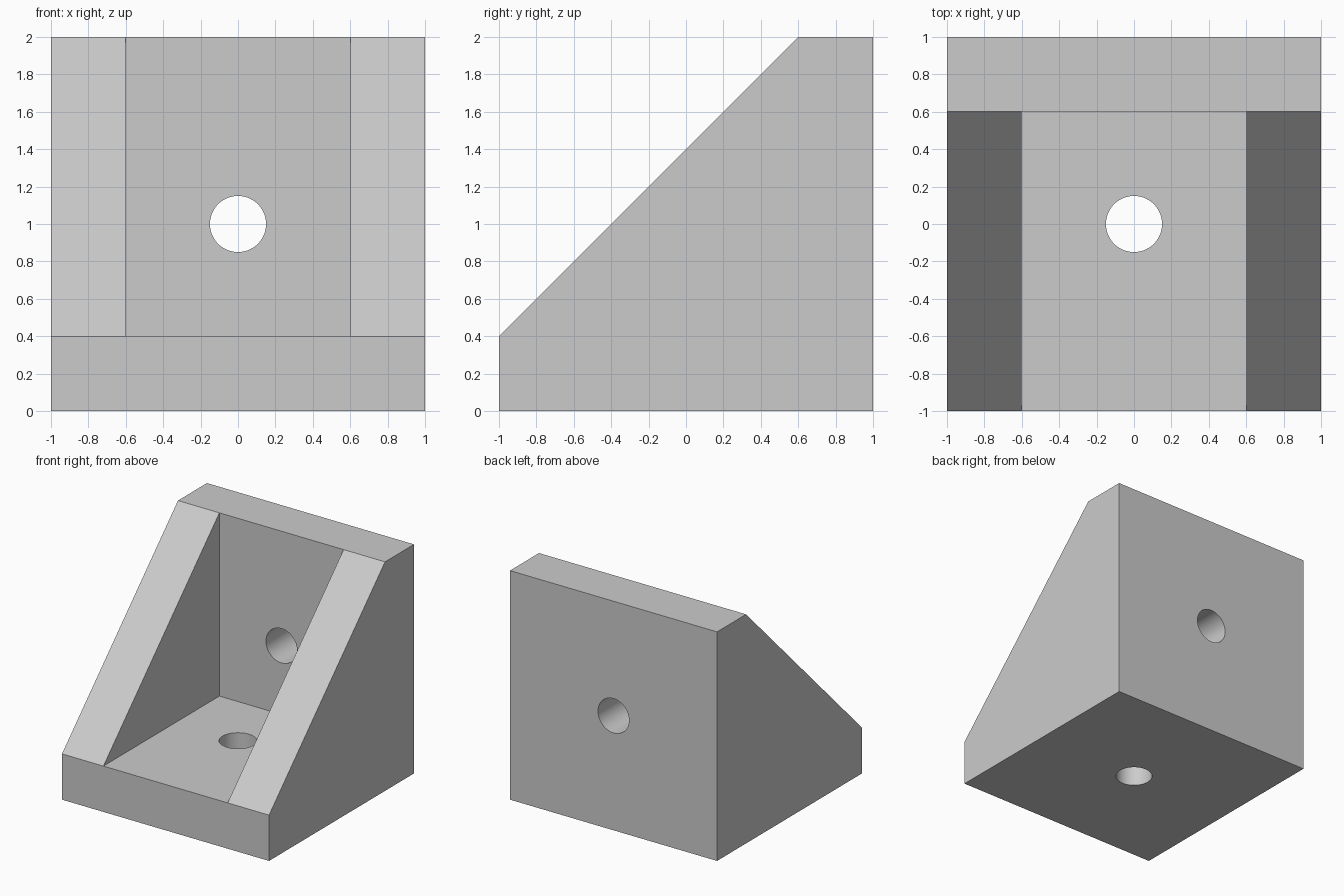
import bpy
import bmesh
from math import radians
from mathutils import Matrix

if "Cube" in bpy.data.objects:
    bpy.data.objects.remove(bpy.data.objects["Cube"], do_unlink=True)

HALF = 1.0      # half of the overall size
HEIGHT = 2.0
WALL = 0.4      # thickness of base, back and side ribs
HOLE = 0.15     # bolt hole radius

grey = bpy.data.materials.new("light grey")
grey.use_nodes = True
colour = (0.6, 0.6, 0.6, 1)
grey.diffuse_color = colour
grey.node_tree.nodes["Principled BSDF"].inputs["Base Color"].default_value = colour


def add_object(name, bm):
    bmesh.ops.recalc_face_normals(bm, faces=bm.faces)
    mesh = bpy.data.meshes.new(name)
    bm.to_mesh(mesh)
    bm.free()
    mesh.materials.append(grey)
    obj = bpy.data.objects.new(name, mesh)
    bpy.context.collection.objects.link(obj)
    return obj


def prism(name, profile, half_width):
    """Extrude a (y, z) side profile across x."""
    bm = bmesh.new()
    face = bm.faces.new([bm.verts.new((-half_width, y, z)) for y, z in profile])
    side = bmesh.ops.extrude_face_region(bm, geom=[face])["geom"]
    verts = [v for v in side if isinstance(v, bmesh.types.BMVert)]
    bmesh.ops.translate(bm, verts=verts, vec=(2 * half_width, 0, 0))
    return add_object(name, bm)


def drill(name, matrix):
    bm = bmesh.new()
    bmesh.ops.create_cone(bm, cap_ends=True, segments=64, radius1=HOLE,
                          radius2=HOLE, depth=2 * WALL, matrix=matrix)
    return add_object(name, bm)


# Solid body with the sloping front
inner = HALF - WALL
bracket = prism("corner_bracket", [(-HALF, 0), (HALF, 0), (HALF, HEIGHT),
                                   (inner, HEIGHT), (-HALF, WALL)], HALF)

# Pocket between the side ribs, and a bolt hole in the base and the back
far = 2 * HEIGHT
cutters = [
    prism("pocket_cutter", [(-far, WALL), (inner, WALL), (inner, far), (-far, far)], inner),
    drill("base_hole_cutter", Matrix.Translation((0, 0, WALL / 2))),
    drill("back_hole_cutter", Matrix.Translation((0, HALF - WALL / 2, HEIGHT / 2))
          @ Matrix.Rotation(radians(90), 4, "X")),
]

bpy.ops.object.select_all(action="DESELECT")
bpy.context.view_layer.objects.active = bracket
bracket.select_set(True)
for cutter in cutters:
    cutter.hide_render = True
    cut = bracket.modifiers.new(cutter.name, "BOOLEAN")
    cut.operation = "DIFFERENCE"
    cut.solver = "EXACT"
    cut.object = cutter
    bpy.ops.object.modifier_apply(modifier=cut.name)
    bpy.data.objects.remove(cutter, do_unlink=True)

# Smooth hole walls, crisp edges elsewhere
bpy.ops.object.shade_smooth_by_angle(angle=radians(30))
